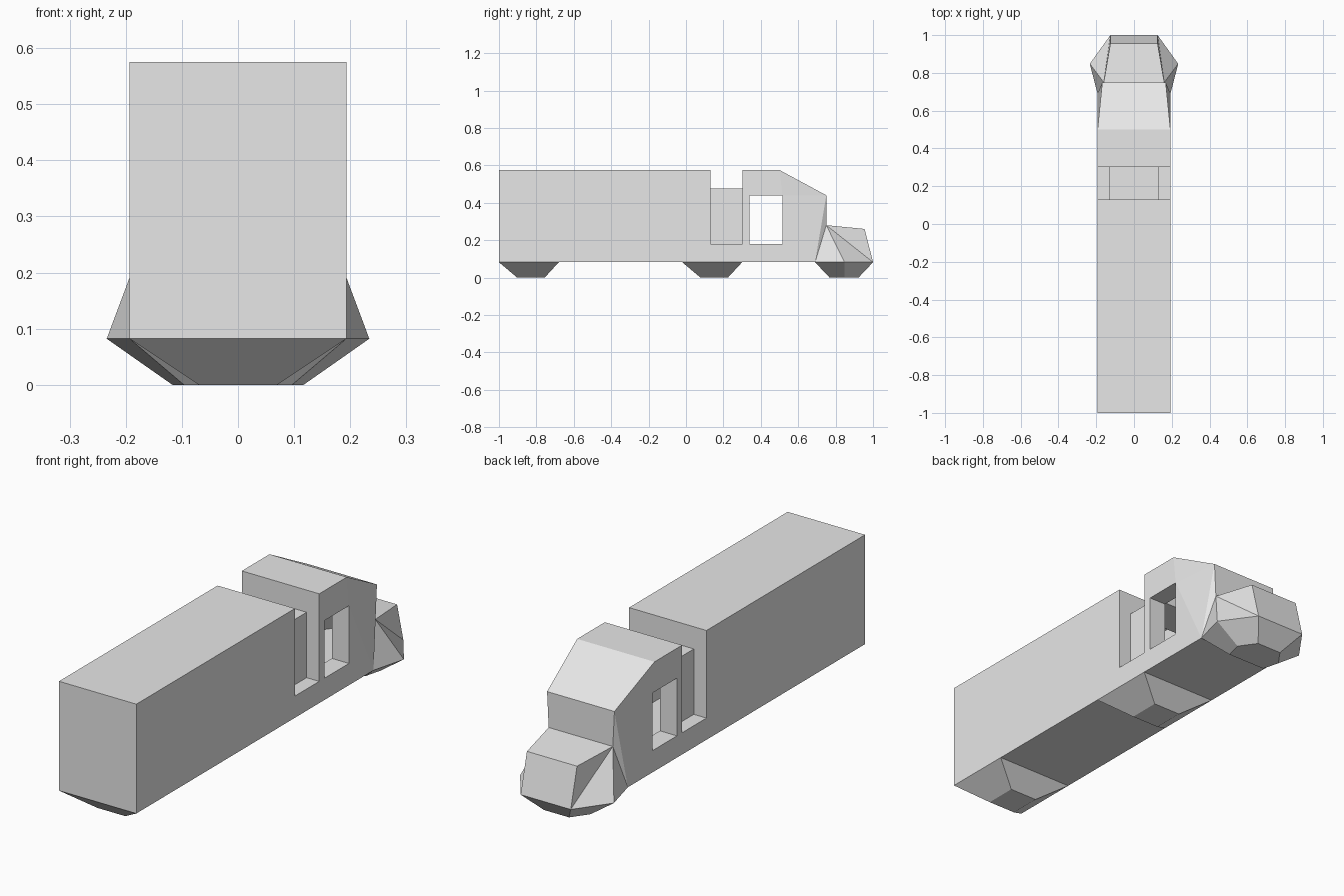
import bpy
import bmesh

cube = bpy.data.objects.get("Cube")
if cube:
    bpy.data.objects.remove(cube, do_unlink=True)

grey = bpy.data.materials.new("plain_grey")
grey.use_nodes = True
grey.diffuse_color = (0.8, 0.8, 0.8, 1)
grey.node_tree.nodes["Principled BSDF"].inputs["Base Color"].default_value = (0.8, 0.8, 0.8, 1)


def finish(name, bm):
    bmesh.ops.remove_doubles(bm, verts=bm.verts, dist=0.0005)
    bmesh.ops.recalc_face_normals(bm, faces=bm.faces)
    mesh = bpy.data.meshes.new(name)
    bm.to_mesh(mesh)
    bm.free()
    mesh.materials.append(grey)
    obj = bpy.data.objects.new(name, mesh)
    bpy.context.scene.collection.objects.link(obj)
    return obj


# Main levels: half width, neck half width, window depth, underside, sill, neck top, roof
W, N, T = 0.193, 0.13, 0.085
LOW, SILL, NECK, ROOF = 0.082, 0.18, 0.475, 0.575
# Stations along the length
BACK, GAP0, GAP1, WIN0, WIN1, SLOPE, ARCH, GLASS = -1, 0.13, 0.303, 0.34, 0.515, 0.5, 0.69, 0.75
HEAD = 0.44

hull = bmesh.new()


def face(*points):
    hull.faces.new([hull.verts.new(p) for p in points])


def side(*yz):
    face(*[(W, y, z) for y, z in yz])


def strip(*sections):
    # faces running from the centre line out to the given half width
    for (w0, y0, z0), (w1, y1, z1) in zip(sections, sections[1:]):
        face((0, y0, z0), (w0, y0, z0), (w1, y1, z1), (0, y1, z1))


# Front corner points of the cab and bonnet
brow = (0.168, GLASS, HEAD)
cowl = (0.16, GLASS, 0.28)
lip = (0.125, 0.955, 0.26)
bumper = (0.125, 1.0, LOW)
fender = (0.234, 0.848, LOW)
arch = (W, ARCH, LOW)

# Underside, end wall, cargo roof, neck top, cab roof, windscreen and bonnet
strip(*[(W, y, LOW) for y in (ARCH, WIN1, WIN0, GAP1, GAP0, BACK)],
      (W, BACK, ROOF), (W, GAP0, ROOF))
strip((N, GAP0, NECK), (N, GAP1, NECK))
strip((W, GAP1, ROOF), (W, WIN0, ROOF), (W, SLOPE, ROOF), brow, cowl, lip, bumper)

# Neck recess between the cargo box and the cab
for y in (GAP0, GAP1):
    face((0, y, ROOF), (W, y, ROOF), (W, y, NECK), (N, y, NECK), (0, y, NECK))
    face((W, y, NECK), (W, y, SILL), (N, y, SILL), (N, y, NECK))
face((N, GAP0, SILL), (N, GAP1, SILL), (N, GAP1, NECK), (N, GAP0, NECK))
face((N, GAP0, SILL), (N, GAP1, SILL), (W, GAP1, SILL), (W, GAP0, SILL))

# Side walls around the neck and the window
side((BACK, LOW), (GAP0, LOW), (GAP0, SILL), (GAP0, NECK), (GAP0, ROOF), (BACK, ROOF))
side((GAP0, LOW), (GAP1, LOW), (GAP1, SILL), (GAP0, SILL))
side((GAP1, LOW), (WIN0, LOW), (WIN0, SILL), (WIN0, HEAD), (WIN0, ROOF),
     (GAP1, ROOF), (GAP1, NECK), (GAP1, SILL))
side((WIN0, LOW), (WIN1, LOW), (WIN1, SILL), (WIN0, SILL))
side((WIN0, HEAD), (WIN1, HEAD), (SLOPE, ROOF), (WIN0, ROOF))
side((WIN1, LOW), (ARCH, LOW), (WIN1, HEAD), (WIN1, SILL))
face((W, WIN1, HEAD), arch, brow)
face((W, WIN1, HEAD), brow, (W, SLOPE, ROOF))

# Window reveal, open into the hollow cab
frame = [(WIN0, SILL), (WIN1, SILL), (WIN1, HEAD), (WIN0, HEAD)]
for (y0, z0), (y1, z1) in zip(frame, frame[1:] + frame[:1]):
    face((W, y0, z0), (W, y1, z1), (W - T, y1, z1), (W - T, y0, z0))

# Faceted fender
face(arch, cowl, brow)
face(arch, fender, cowl)
face(fender, bumper, cowl)
face(bumper, lip, cowl)

bmesh.ops.remove_doubles(hull, verts=hull.verts, dist=0.0005)
bmesh.ops.mirror(hull, geom=hull.verts[:] + hull.edges[:] + hull.faces[:],
                 axis='X', merge_dist=0.0005)
finish("truck_body", hull)


def wheel_block(name, outline, centre, sx, sy):
    # full-width block tapering from the underside to the ground
    bm = bmesh.new()
    loop = outline + [(-x, y) for x, y in reversed(outline)]
    top = [bm.verts.new((x, y, LOW)) for x, y in loop]
    foot = [bm.verts.new((x * sx, centre + (y - centre) * sy, 0)) for x, y in loop]
    bm.faces.new(top)
    bm.faces.new(foot)
    for i in range(len(loop)):
        j = (i + 1) % len(loop)
        bm.faces.new((top[i], top[j], foot[j], foot[i]))
    finish(name, bm)


# Wheel blocks
for name, start in (("rear_wheels", -1.0), ("middle_wheels", -0.02)):
    wheel_block(name, [(W, start), (W, start + 0.32)], start + 0.18, 0.36, 0.46)
wheel_block("front_wheels", [p[:2] for p in (arch, fender, bumper)], 0.845, 0.5, 0.5)
